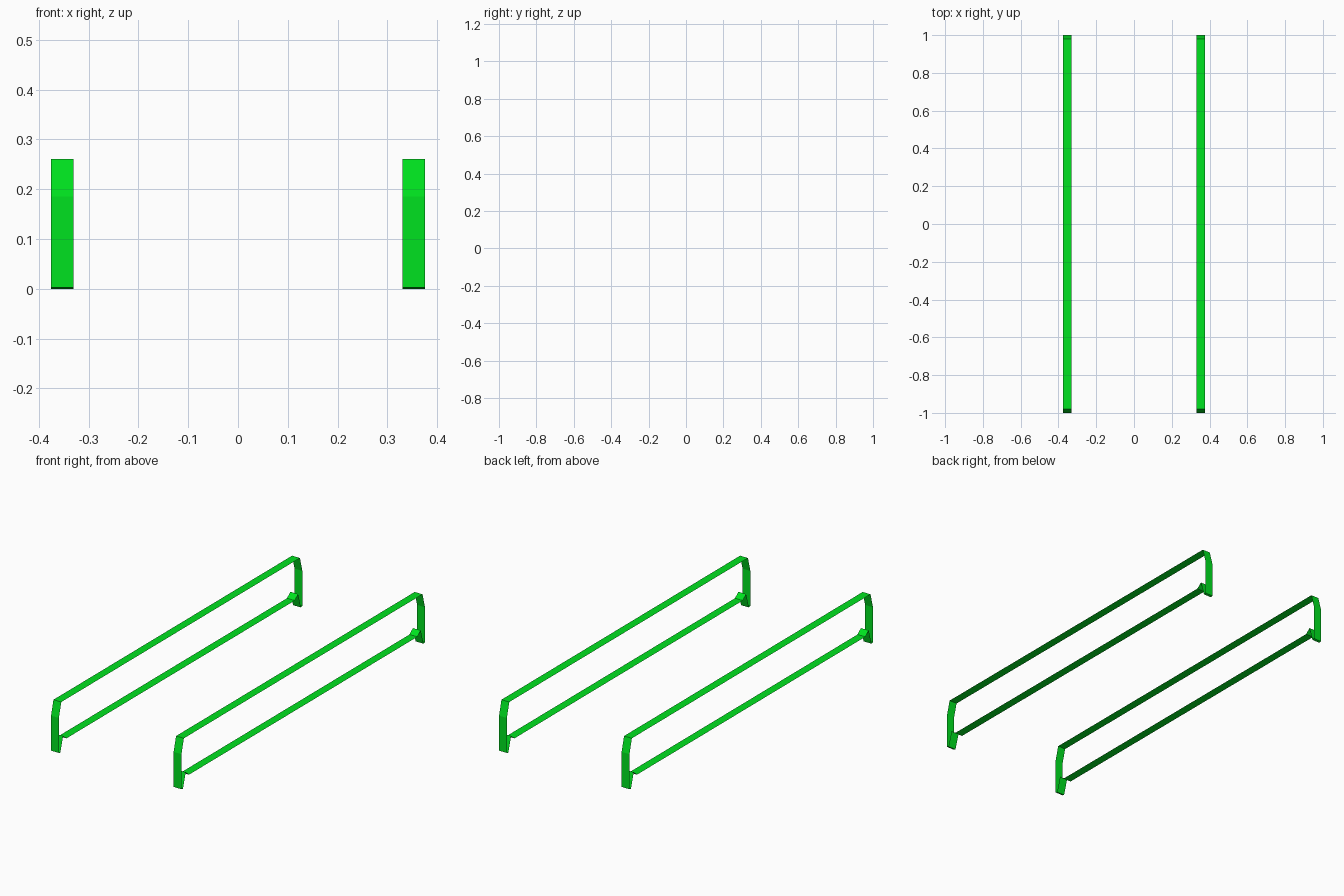
import bpy, bmesh

if "Cube" in bpy.data.objects:
    bpy.data.objects.remove(bpy.data.objects["Cube"])

green = bpy.data.materials.new("green")
green.diffuse_color = (0.0, 0.76, 0.014, 1)
green.use_nodes = True
green.node_tree.nodes["Principled BSDF"].inputs["Base Color"].default_value = green.diffuse_color

# Half of the closed ribbon outline (y, z), from bottom rail up to top rail
half = [(0.938, 0.055), (0.965, 0.078), (0.988, 0.0), (1.0, 0.003),
        (1.0, 0.185), (0.98, 0.26)]
outline = half + [(-y, z) for y, z in reversed(half)]


def side_rail(name, x0, x1):
    """Thin open-sided band swept across x along the closed outline."""
    bm = bmesh.new()
    a = [bm.verts.new((x0, y, z)) for y, z in outline]
    b = [bm.verts.new((x1, y, z)) for y, z in outline]
    n = len(outline)
    for i in range(n):
        j = (i + 1) % n
        bm.faces.new((a[i], b[i], b[j], a[j]))
    bmesh.ops.recalc_face_normals(bm, faces=bm.faces)
    mesh = bpy.data.meshes.new(name)
    bm.to_mesh(mesh)
    bm.free()
    mesh.materials.append(green)
    obj = bpy.data.objects.new(name, mesh)
    bpy.context.collection.objects.link(obj)


# Left and right rail bands
side_rail("left_rail_band", -0.375, -0.33)
side_rail("right_rail_band", 0.33, 0.375)
